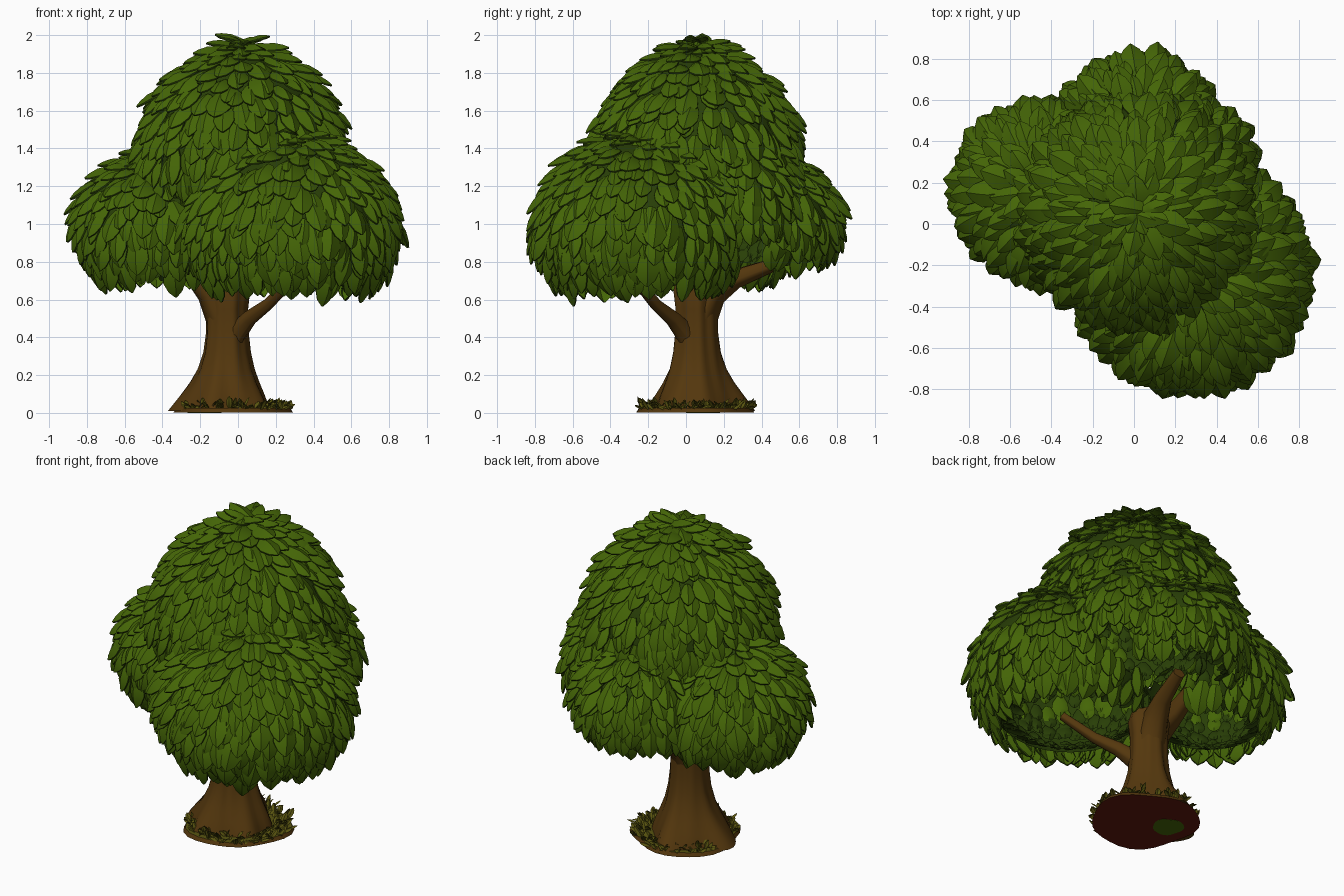
import bpy, bmesh, math, random
from mathutils import Vector

random.seed(7)
if "Cube" in bpy.data.objects:
    bpy.data.objects.remove(bpy.data.objects["Cube"])


def material(name, rgb):
    m = bpy.data.materials.new(name)
    m.use_nodes = True
    m.diffuse_color = (*rgb, 1)
    b = m.node_tree.nodes["Principled BSDF"]
    b.inputs["Base Color"].default_value = (*rgb, 1)
    b.inputs["Roughness"].default_value = 0.9
    return m


LEAF = material("leaf green", (0.058, 0.13, 0.002))
SHADE = material("deep leaf green", (0.022, 0.05, 0.002))
BARK = material("bark brown", (0.088, 0.038, 0.004))
GRASS = material("olive grass", (0.1, 0.09, 0.005))
SOIL = material("red brown soil", (0.11, 0.009, 0.004))


def finish(bm, name, mats, angle=50):
    mesh = bpy.data.meshes.new(name)
    bm.to_mesh(mesh)
    bm.free()
    obj = bpy.data.objects.new(name, mesh)
    bpy.context.collection.objects.link(obj)
    for m in mats:
        mesh.materials.append(m)
    bpy.ops.object.select_all(action="DESELECT")
    obj.select_set(True)
    bpy.context.view_layer.objects.active = obj
    bpy.ops.object.shade_smooth_by_angle(angle=math.radians(angle))


# Cupped pointed leaf, optionally with a thin dark rim
LEAF_SHAPE = ((0, 0.4), (0.3, 0.88), (0.6, 1), (0.85, 0.62), (1, 0.08))


def add_leaf(bm, pos, along, normal, length, width, rim=True, index=0):
    side = along.cross(normal).normalized()
    rows = []
    for t, w in LEAF_SHAPE:
        mid = pos + along * (t * length) + normal * (0.16 * length * math.sin(t * 2.6))
        half = side * (w * width / 2)
        drop = normal * (0.25 * width * w)
        rows.append([bm.verts.new(p) for p in (mid - half - drop, mid, mid + half - drop)])
    for a, b in zip(rows, rows[1:]):
        for i in (0, 1):
            bm.faces.new((a[i], a[i + 1], b[i + 1], b[i])).material_index = index
    if rim:
        edge = [r[0] for r in rows] + [rows[-1][1]] + [r[2] for r in reversed(rows)]
        low = [bm.verts.new(v.co - normal * 0.008) for v in edge]
        for i in range(len(edge) - 1):
            bm.faces.new((edge[i], edge[i + 1], low[i + 1], low[i])).material_index = 1


# Foliage domes: centre, width radius, upper radius, lower radius, last angle
AXIS = Vector((-0.05, 0.05, 0))
DOMES = {
    "crown_top": (Vector((0.02, 0.055, 1.33)), 0.54, 0.62, 0.42, 105),
    "crown_front": (Vector((0.28, -0.235, 0.98)), 0.55, 0.51, 0.43, 138),
    "crown_right": (Vector((-0.43, 0.15, 0.99)), 0.42, 0.39, 0.37, 135),
    "crown_back": (Vector((0.02, 0.42, 1.0)), 0.385, 0.38, 0.29, 125),
    "crown_left": (Vector((0.24, 0.25, 1.1)), 0.34, 0.42, 0.32, 116),
}


def profile(t):
    """Relative width at relative height t: pointed above, full below."""
    return max(0, 1 - t * t) ** (0.62 if t > 0 else 0.42)


def dome_point(dome, phi, theta, scale=1.0):
    c, r, up, down, _ = dome
    t = math.cos(phi)
    w = r * profile(t)
    return c + scale * Vector((w * math.cos(theta), w * math.sin(theta), t * (up if t > 0 else down)))


def is_hidden(name, p, theta, depth):
    """Inside another dome, or facing the open space round the trunk."""
    for other, (c, r, up, down, _) in DOMES.items():
        if other != name:
            d = p - c
            t = d.z / (up if d.z > 0 else down)
            if abs(t) < depth and math.hypot(d.x, d.y) < depth * r * profile(t):
                return True
    if name == "crown_top":
        return False
    away = p - AXIS
    away.z = 0
    outward = Vector((math.cos(theta), math.sin(theta), 0))
    return p.z < 0.98 and (away.normalized().dot(outward) < 0.05 or away.length < 0.2)


def build_dome(name, dome):
    c, r, up, down, last = dome
    bm = bmesh.new()
    # Hollow shell beneath the leaves
    n, m = 14, 36
    grid = [[bm.verts.new(dome_point(dome, math.radians(2 + (last - 6) * i / n),
             2 * math.pi * j / m, 0.95)) for j in range(m)] for i in range(n + 1)]
    for i in range(n):
        for j in range(m):
            k = (j + 1) % m
            f = bm.faces.new((grid[i][j], grid[i + 1][j], grid[i + 1][k], grid[i][k]))
            f.material_index = 1
    gone = []
    for f in bm.faces:
        p = f.calc_center_median()
        if is_hidden(name, p, math.atan2(p.y - c.y, p.x - c.x), 0.86):
            gone.append(f)
    bmesh.ops.delete(bm, geom=gone, context="FACES")
    # Shingled rows of leaves, outside and inside
    size = 0.145 + 0.07 * r
    row_step = size * 0.42 / ((r + up) / 2)
    phi, row = 0.1, 0
    while phi < math.radians(last):
        count = max(6, int(2 * math.pi * r * math.sin(phi) / (size * 0.47)))
        for j in range(count):
            theta = 2 * math.pi * (j + 0.5 * (row % 2) + random.uniform(-0.25, 0.25)) / count
            ph = phi + random.uniform(-0.4, 0.4) * row_step
            p = dome_point(dome, ph, theta)
            if is_hidden(name, p, theta, 0.93):
                continue
            down_dir = (dome_point(dome, ph + 0.02, theta) - dome_point(dome, ph - 0.02, theta)).normalized()
            spin = Vector((-math.sin(theta), math.cos(theta), 0))
            normal = spin.cross(down_dir).normalized()
            if normal.dot(p - c) < 0:
                normal = -normal
            lift = random.uniform(0.1, 0.4)
            along = (down_dir + normal * lift + spin * random.uniform(-0.25, 0.25)).normalized()
            tilt = (normal - along * normal.dot(along)).normalized()
            length = size * random.uniform(0.8, 1.2)
            add_leaf(bm, p - down_dir * length * 0.4 - normal * 0.015, along, tilt,
                     length, length * random.uniform(0.52, 0.66))
            if ph > 0.5:
                inner = dome_point(dome, ph, theta, 0.92)
                add_leaf(bm, inner, (down_dir - normal * 0.25).normalized(), -normal,
                         length * 0.6, length * 0.45, False, int(ph > 1.5 or j % 3 == 0))
        phi += row_step
        row += 1
    finish(bm, name, (LEAF, SHADE))


for dome_name, dome_data in DOMES.items():
    build_dome(dome_name, dome_data)

# Pairs of flat leaves crowning the very top
bm = bmesh.new()
for a in (-0.3, 0.3, math.pi - 0.3, math.pi + 0.3):
    out = Vector((math.cos(a), math.sin(a), 0.14)).normalized()
    add_leaf(bm, Vector((0.03, 0.055, 1.965)), out, Vector((0, 0, 1)), 0.145, 0.08)
finish(bm, "crown_tip_leaves", (LEAF, SHADE))


# Trunk and branches share one lofted tube
ROOTS = ((185, 0.62), (-35, 0.32), (95, 0.55), (250, 0.45), (140, 0.15), (20, 0.12))


def loft(name, path, root_flare=False, sides=48):
    bm = bmesh.new()
    rings = []
    for i, (p, r) in enumerate(path):
        p = Vector(p)
        ahead = Vector(path[min(i + 1, len(path) - 1)][0]) - Vector(path[max(i - 1, 0)][0])
        q = Vector((0, 0, 1)).rotation_difference(ahead.normalized())
        ring = []
        for j in range(sides):
            a = 2 * math.pi * j / sides
            k = 1 + 0.045 * math.sin(5 * a + i * 0.2) + 0.035 * math.sin(9 * a)
            if root_flare:
                fade = max(0, 1 - p.z / 0.36) ** 1.5
                for deg, amount in ROOTS:
                    k += fade * amount * max(0, math.cos(a - math.radians(deg))) ** 8
            v = Vector((math.cos(a), math.sin(a), 0)) * r * k
            ring.append(bm.verts.new(p + (v if root_flare else q @ v)))
        rings.append(ring)
    for a, b in zip(rings, rings[1:]):
        for j in range(sides):
            k = (j + 1) % sides
            bm.faces.new((a[j], a[k], b[k], b[j]))
    bm.faces.new(list(reversed(rings[0])))
    bm.faces.new(rings[-1])
    finish(bm, name, (BARK,), 60)


TRUNK = ((0.01, 0.195), (0.05, 0.188), (0.1, 0.175), (0.16, 0.156), (0.23, 0.136),
         (0.32, 0.12), (0.42, 0.11), (0.55, 0.107), (0.65, 0.118), (0.71, 0.1))
loft("trunk", [((-0.06, 0.055, z), r) for z, r in TRUNK], True)
loft("front_branch", [((-0.05, 0.04, 0.32), 0.07), ((-0.01, 0.0, 0.42), 0.055),
                      ((0.06, -0.07, 0.5), 0.04), ((0.16, -0.16, 0.575), 0.03),
                      ((0.3, -0.28, 0.72), 0.024)], sides=20)
loft("right_branch", [((-0.08, 0.05, 0.5), 0.09), ((-0.14, 0.04, 0.64), 0.08),
                      ((-0.24, 0.03, 0.76), 0.062), ((-0.38, 0.04, 0.98), 0.045)], sides=20)
loft("back_branch", [((-0.06, 0.07, 0.5), 0.09), ((-0.04, 0.14, 0.64), 0.075),
                     ((0.0, 0.26, 0.71), 0.05), ((0.04, 0.45, 0.78), 0.035)], sides=20)


# Soil disc: red below, brown edge, grassy top, with a green patch underneath
def add_disc(name, centre, radius, bottom, height, colour_of, mats):
    bm = bmesh.new()
    bmesh.ops.create_cone(bm, cap_ends=True, segments=28, radius1=radius,
                          radius2=radius * 0.96, depth=height)
    for f in bm.faces:
        f.material_index = colour_of(f.normal.z)
    for v in bm.verts:
        a = math.atan2(v.co.y, v.co.x)
        k = 1 + 0.05 * math.sin(3 * a + 1) + 0.03 * math.sin(5 * a)
        v.co = Vector((v.co.x * k + centre[0], v.co.y * k + centre[1], v.co.z + bottom + height / 2))
    finish(bm, name, mats, 30)


add_disc("soil_base", (-0.035, 0.05), 0.31, 0.003, 0.022,
         lambda z: 0 if z < -0.5 else 2 if z > 0.5 else 1, (SOIL, BARK, GRASS))
add_disc("moss_patch", (-0.18, 0.09), 0.09, 0, 0.004, lambda z: 0, (LEAF,))

# Ring of short grass and fallen leaves
bm = bmesh.new()
for j in range(260):
    a = random.uniform(0, 2 * math.pi)
    if math.cos(a - math.radians(185)) > 0.94:
        continue
    rad = random.uniform(0.2, 0.295)
    out = Vector((math.cos(a), math.sin(a), 0))
    spin = Vector((-out.y, out.x, 0))
    along = (out * random.uniform(0.1, 0.8) + spin * random.uniform(-1, 1)
             + Vector((0, 0, random.uniform(0.15, 0.9)))).normalized()
    up = Vector((0, 0, 1)) + out * 0.3
    normal = (up - along * up.dot(along)).normalized()
    add_leaf(bm, Vector((-0.035, 0.05, 0.02)) + out * rad, along, normal,
             random.uniform(0.04, 0.075), 0.032, False)
finish(bm, "grass_ring", (GRASS,))
